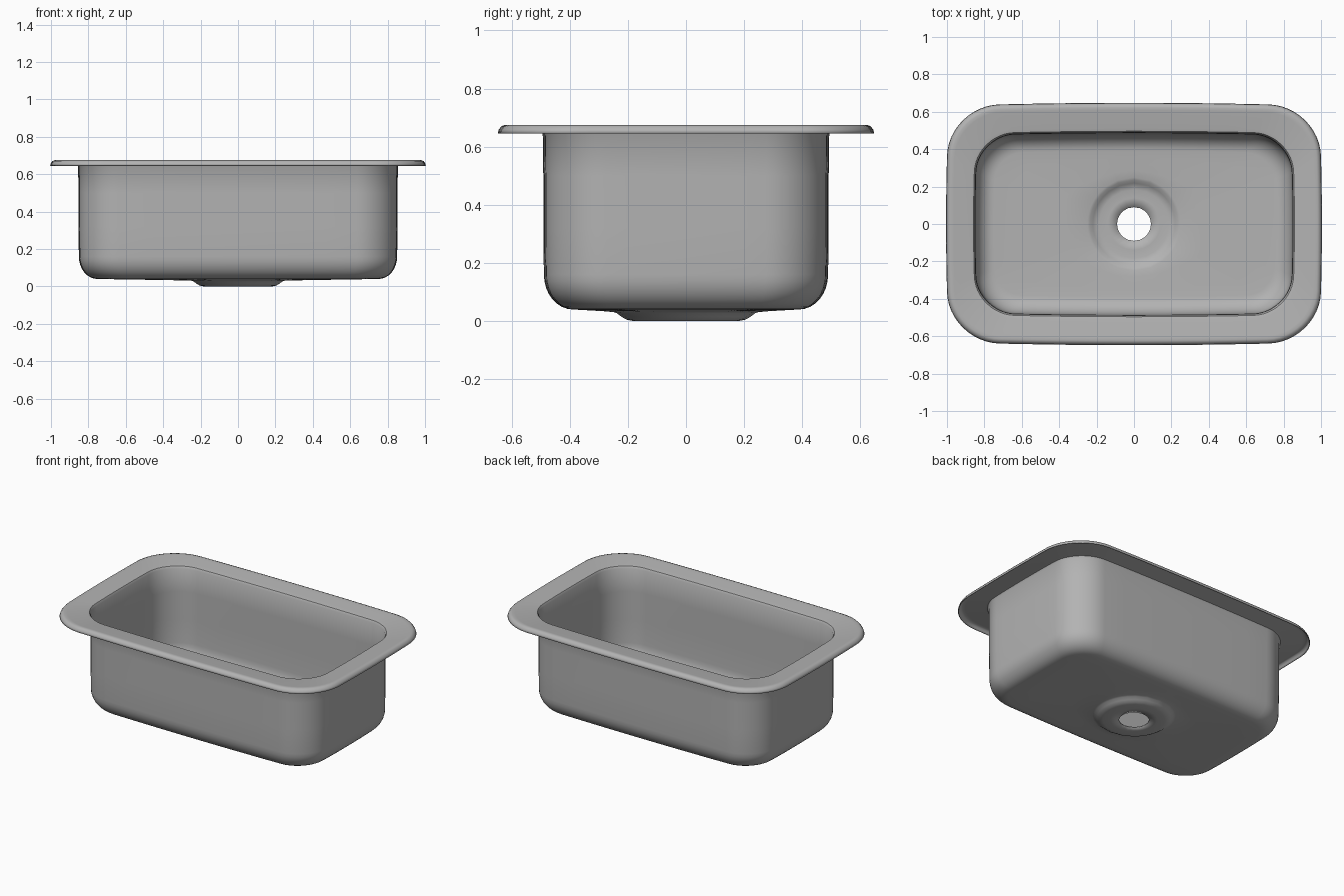
import bpy
import bmesh
from math import sin, cos, pi
from mathutils import Vector

cube = bpy.data.objects.get("Cube")
if cube:
    bpy.data.objects.remove(cube)

CORNER, SIDE = 12, 8          # segments per corner arc and per straight side


def material(name, rgb):
    mat = bpy.data.materials.new(name)
    mat.use_nodes = True
    mat.diffuse_color = (*rgb, 1)
    mat.node_tree.nodes["Principled BSDF"].inputs["Base Color"].default_value = (*rgb, 1)
    return mat


def rounded_outline(hx, hy, r):
    """Rounded rectangle with slightly bowed sides, anticlockwise."""
    arcs = []
    for k, (sx, sy) in enumerate([(1, 1), (-1, 1), (-1, -1), (1, -1)]):
        centre = Vector((sx * (hx - r), sy * (hy - r)))
        arcs.append([centre + r * Vector((cos(a), sin(a)))
                     for a in [(k + i / CORNER) * pi / 2 for i in range(CORNER + 1)]])
    points = []
    for k, arc in enumerate(arcs):
        points += arc
        start, end = arc[-1], arcs[(k + 1) % 4][0]
        points += [start.lerp(end, i / SIDE) for i in range(1, SIDE)]
    return [Vector((p.x * (1 - 0.015 * (p.y / hy) ** 2),
                    p.y * (1 - 0.025 * (p.x / hx) ** 2))) for p in points]


def loft(name, rings, mat, thickness):
    """Skin a list of (outline, height) rings, then thicken the sheet."""
    bm = bmesh.new()
    loops = [[bm.verts.new((p.x, p.y, z)) for p in outline] for outline, z in rings]
    for a, b in zip(loops, loops[1:]):
        for i in range(len(a)):
            j = (i + 1) % len(a)
            bm.faces.new((a[i], a[j], b[j], b[i]))
    mesh = bpy.data.meshes.new(name)
    bm.to_mesh(mesh)
    bm.free()
    mesh.materials.append(mat)
    obj = bpy.data.objects.new(name, mesh)
    bpy.context.collection.objects.link(obj)
    bpy.ops.object.select_all(action='DESELECT')
    obj.select_set(True)
    bpy.context.view_layer.objects.active = obj
    bpy.ops.object.shade_smooth_by_angle(angle=0.7)
    sheet = obj.modifiers.new("Sheet thickness", 'SOLIDIFY')
    sheet.thickness = thickness
    sheet.offset = -1
    return obj


steel = material("brushed steel", (0.45, 0.45, 0.45))


def inset(hx, hy, r, d):
    return rounded_outline(hx - d, hy - d, r - d * 0.6)


# Rim: turned-down outer edge, flat flange, rolled lip into the bowl
RIM = (1.0, 0.643, 0.27)
BOWL = (0.855, 0.493, 0.21)
rings = [(inset(*RIM, d), z) for d, z in
         [(0, 0.645), (0.003, 0.656), (0.01, 0.666), (0.02, 0.67), (0.035, 0.667)]]
rings += [(inset(*BOWL, d), z) for d, z in
          [(-0.02, 0.662), (-0.006, 0.659), (0, 0.648)]]

# Bowl: straight walls and a rounded foot
FOOT = 0.1
rings += [(inset(*BOWL, 0.002), z) for z in (0.5, 0.32)]
for i in range(9):
    a = i / 8 * pi / 2
    rings.append((inset(*BOWL, 0.004 + FOOT * (1 - cos(a))),
                  0.04 + FOOT * 1.2 * (1 - sin(a))))

# Floor: blends from the bowl outline to the round drain recess
floor = rings[-1][0]
circle = [p.normalized() for p in floor]
for t in (0.25, 0.5, 0.75):
    rings.append(([p.lerp(c * 0.25, t) for p, c in zip(floor, circle)], 0.04 - 0.008 * t))

# Drain: shallow dished recess with an open hole
for r, z in [(0.25, 0.031), (0.238, 0.027), (0.222, 0.015), (0.205, 0.005),
             (0.185, 0.001), (0.14, 0), (0.09, 0)]:
    rings.append(([c * r for c in circle], z))

# The rings run downward, so the upper face of the sheet points into the bowl
sink = loft("sink_basin", rings, steel, 0.005)
sink.modifiers["Sheet thickness"].offset = 1
